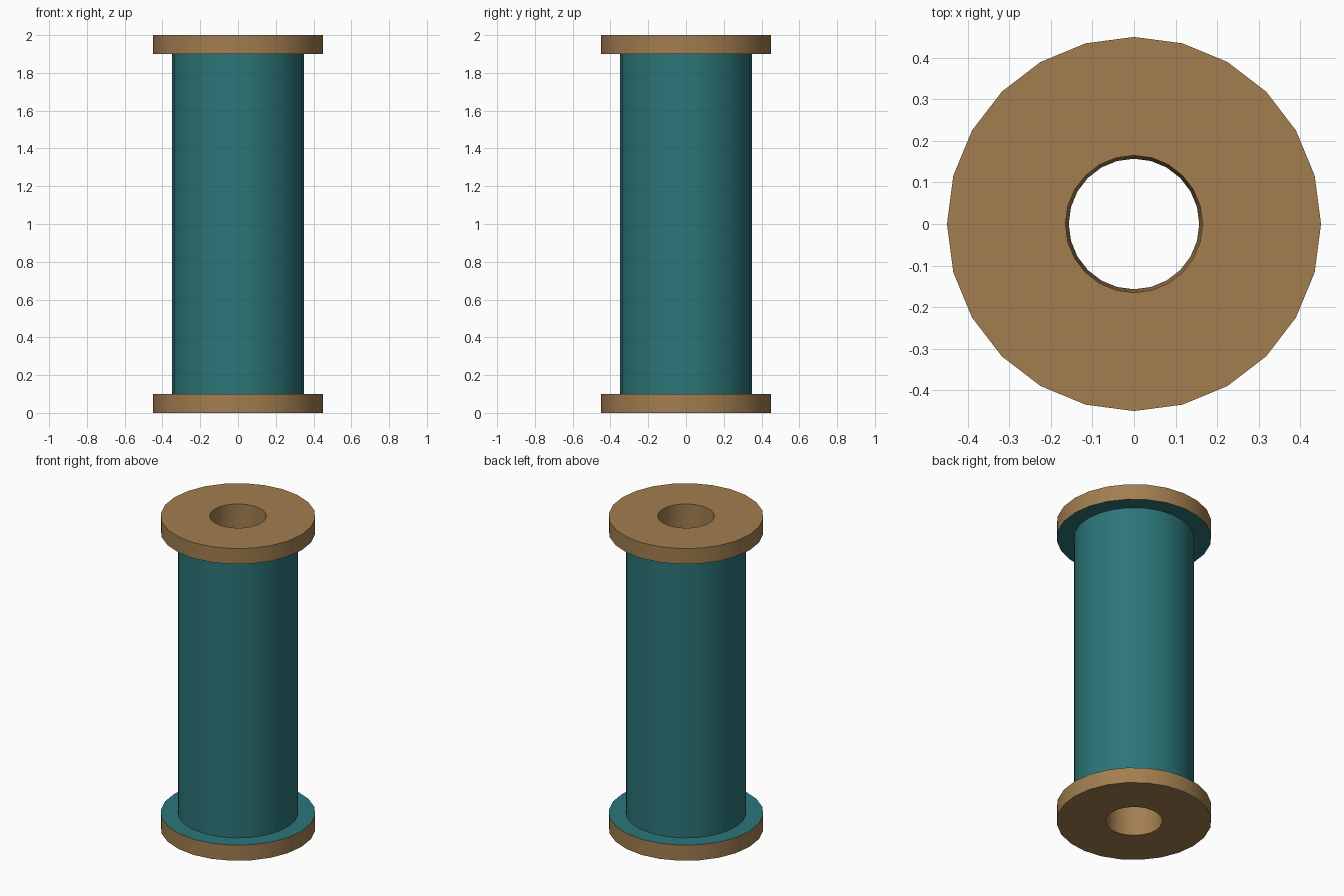
import bpy, bmesh, math

if "Cube" in bpy.data.objects:
    bpy.data.objects.remove(bpy.data.objects["Cube"])

SIDES = 24

def material(name, rgb):
    m = bpy.data.materials.new(name)
    m.diffuse_color = (*rgb, 1)
    m.use_nodes = True
    m.node_tree.nodes["Principled BSDF"].inputs["Base Color"].default_value = m.diffuse_color
    return m

wood = material("wood", (0.36, 0.21, 0.08))
thread = material("thread", (0.025, 0.18, 0.19))

# Closed (radius, z) profile: bore, lower flange, thread barrel, upper flange
profile = [(0.157, 1.0), (0.165, 0.0), (0.45, 0.0), (0.45, 0.1), (0.35, 0.1),
           (0.35, 1.9), (0.45, 1.9), (0.45, 2.0), (0.165, 2.0)]
thread_bands = {3, 4, 5}  # flange inner faces and barrel

# Spin the profile round z
bm = bmesh.new()
rings = []
for r, z in profile:
    rings.append([bm.verts.new((r * math.cos(2 * math.pi * i / SIDES),
                                r * math.sin(2 * math.pi * i / SIDES), z))
                  for i in range(SIDES)])
for k, ring in enumerate(rings):
    nxt = rings[(k + 1) % len(rings)]
    for i in range(SIDES):
        j = (i + 1) % SIDES
        f = bm.faces.new((ring[i], ring[j], nxt[j], nxt[i]))
        f.material_index = 1 if k in thread_bands else 0
bmesh.ops.recalc_face_normals(bm, faces=bm.faces)

mesh = bpy.data.meshes.new("spool")
bm.to_mesh(mesh)
bm.free()
mesh.materials.append(wood)
mesh.materials.append(thread)
spool = bpy.data.objects.new("spool", mesh)
bpy.context.collection.objects.link(spool)

# Smooth sides, crisp rims
bpy.context.view_layer.objects.active = spool
spool.select_set(True)
bpy.ops.object.shade_smooth_by_angle(angle=math.radians(30))
